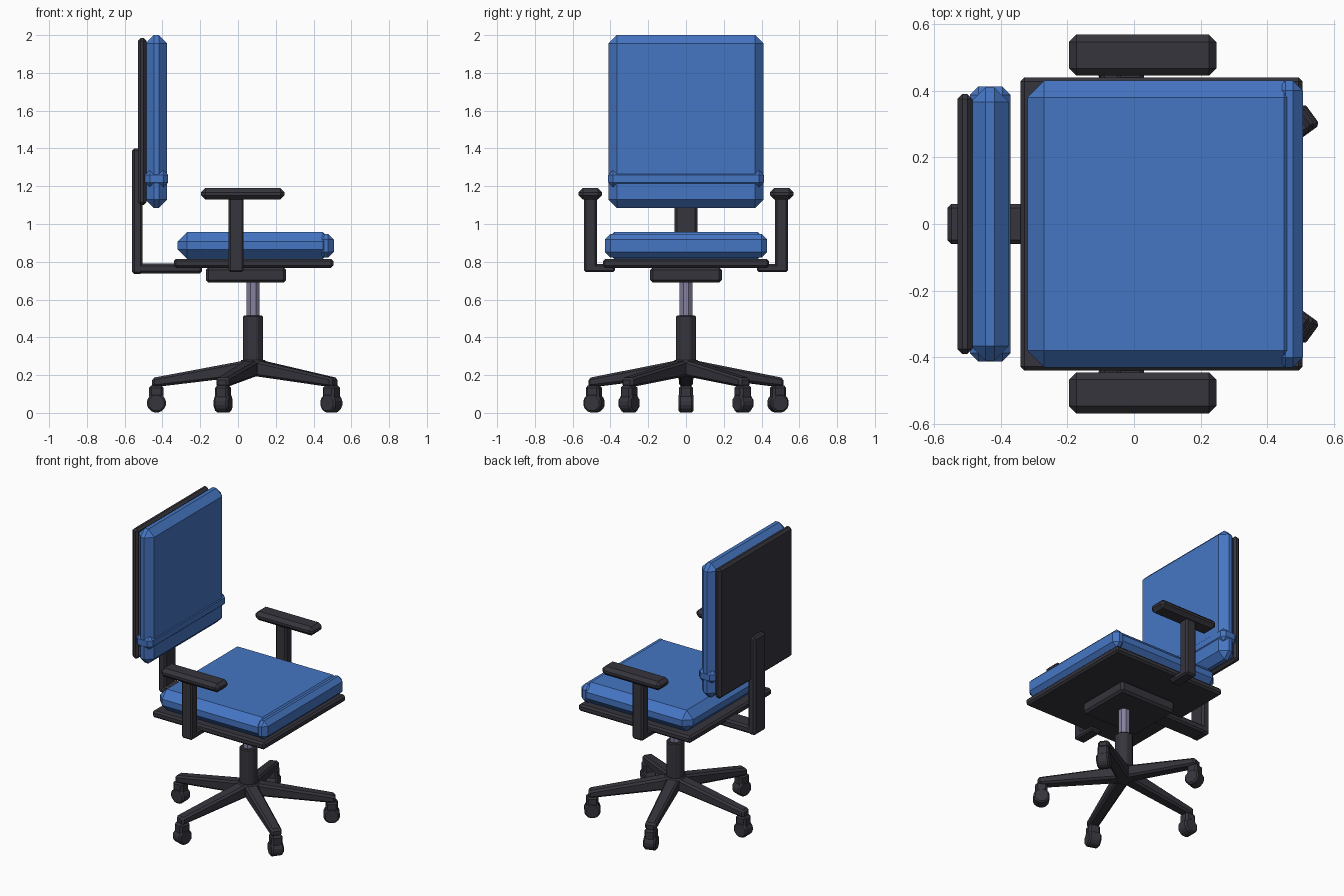
import bpy
import bmesh
import math
from mathutils import Matrix, Vector

if "Cube" in bpy.data.objects:
    bpy.data.objects.remove(bpy.data.objects["Cube"], do_unlink=True)


def material(name, rgb):
    mat = bpy.data.materials.new(name)
    mat.use_nodes = True
    color = (*rgb, 1)
    mat.diffuse_color = color
    mat.node_tree.nodes["Principled BSDF"].inputs["Base Color"].default_value = color
    return mat


PLASTIC = material("charcoal plastic", (0.037, 0.035, 0.046))
FABRIC = material("blue fabric", (0.06, 0.18, 0.55))
METAL = material("lavender metal", (0.24, 0.22, 0.34))


def finish(name, bm, mat, bevel, matrix=Matrix()):
    if bevel:
        bmesh.ops.bevel(bm, geom=bm.edges[:], offset=bevel, segments=1,
                        profile=0.5, affect='EDGES', clamp_overlap=True)
    bmesh.ops.recalc_face_normals(bm, faces=bm.faces[:])
    mesh = bpy.data.meshes.new(name)
    bm.to_mesh(mesh)
    bm.free()
    mesh.materials.append(mat)
    obj = bpy.data.objects.new(name, mesh)
    obj.matrix_world = matrix
    bpy.context.collection.objects.link(obj)
    return obj


def box(name, x, y, z, bevel, mat=PLASTIC, matrix=Matrix()):
    """Chamfered box from (low, high) ranges."""
    bm = bmesh.new()
    bmesh.ops.create_cube(bm, size=2)
    for v in bm.verts:
        v.co = Vector([(r[0] + r[1]) / 2 + c * (r[1] - r[0]) / 2
                       for c, r in zip(v.co, (x, y, z))])
    return finish(name, bm, mat, bevel, matrix)


def prism(name, sides, radius, low, high, bevel, mat=PLASTIC, matrix=Matrix()):
    """Upright prism with flats facing the axes."""
    bm = bmesh.new()
    bmesh.ops.create_cone(bm, cap_ends=True, segments=sides, radius1=radius,
                          radius2=radius, depth=high - low)
    bmesh.ops.rotate(bm, verts=bm.verts[:],
                     matrix=Matrix.Rotation(math.pi / sides, 3, 'Z'))
    bmesh.ops.translate(bm, verts=bm.verts[:], vec=(0, 0, (low + high) / 2))
    return finish(name, bm, mat, bevel, matrix)


def leg(name, matrix):
    """Sloping, tapering spoke of the base."""
    bm = bmesh.new()
    bmesh.ops.create_cube(bm, size=2)
    for v in bm.verts:
        outer, upper = v.co.x > 0, v.co.z > 0
        width = 0.035 if outer else 0.042
        if outer:
            z = 0.185 if upper else 0.135
        else:
            z = 0.28 if upper else 0.195
        v.co = (0.535 if outer else 0.03, math.copysign(width, v.co.y), z)
    return finish(name, bm, PLASTIC, 0.012, matrix)


# Five-spoke base with casters
centre = Matrix.Translation((0.08, 0, 0))
for i in range(5):
    spoke = centre @ Matrix.Rotation(math.radians(180 + 72 * i), 4, 'Z')
    leg(f"base_leg_{i + 1}", spoke)
    box(f"caster_fork_{i + 1}", (0.475, 0.55), (-0.036, 0.036),
        (0.06, 0.145), 0.012, matrix=spoke)
    axle = Matrix.Translation((0.512, 0, 0.052)) @ Matrix.Rotation(math.pi / 2, 4, 'X')
    prism(f"caster_wheel_{i + 1}", 8, 0.054, -0.04, 0.04, 0.01,
          matrix=spoke @ axle)

# Central column
prism("base_hub", 10, 0.075, 0.195, 0.28, 0.012, matrix=centre)
prism("column_sleeve", 8, 0.058, 0.25, 0.515, 0.006, matrix=centre)
prism("gas_cylinder", 8, 0.037, 0.5, 0.7, 0, METAL, centre)

# Seat
box("tilt_mechanism", (-0.17, 0.255), (-0.19, 0.19), (0.69, 0.77), 0.014)
box("seat_plate", (-0.34, 0.505), (-0.44, 0.44), (0.768, 0.815), 0.012)
box("seat_cushion", (-0.32, 0.5), (-0.43, 0.43), (0.815, 0.957), 0.05, FABRIC)
box("seat_front_roll", (0.425, 0.507), (-0.43, 0.43), (0.822, 0.948), 0.03, FABRIC)

# Backrest and its support
box("back_cushion", (-0.49, -0.375), (-0.41, 0.41), (1.085, 2.0), 0.044, FABRIC)
box("lumbar_roll", (-0.492, -0.37), (-0.412, 0.412), (1.195, 1.285), 0.025, FABRIC)
box("back_plate", (-0.53, -0.485), (-0.39, 0.39), (1.1, 1.985), 0.015)
box("back_upright", (-0.56, -0.505), (-0.06, 0.06), (0.735, 1.4), 0.012)
box("back_bracket", (-0.56, -0.19), (-0.06, 0.06), (0.738, 0.79), 0.012)

# Armrests
for label, s in (("left", 1), ("right", -1)):
    def span(a, b):
        return sorted((s * a, s * b))
    box(f"{label}_arm_bracket", (-0.05, 0.03), span(0.375, 0.54), (0.745, 0.787), 0.01)
    box(f"{label}_arm_post", (-0.05, 0.03), span(0.472, 0.54), (0.745, 1.14), 0.01)
    box(f"{label}_arm_pad", (-0.195, 0.247), span(0.445, 0.568), (1.13, 1.19), 0.022)
